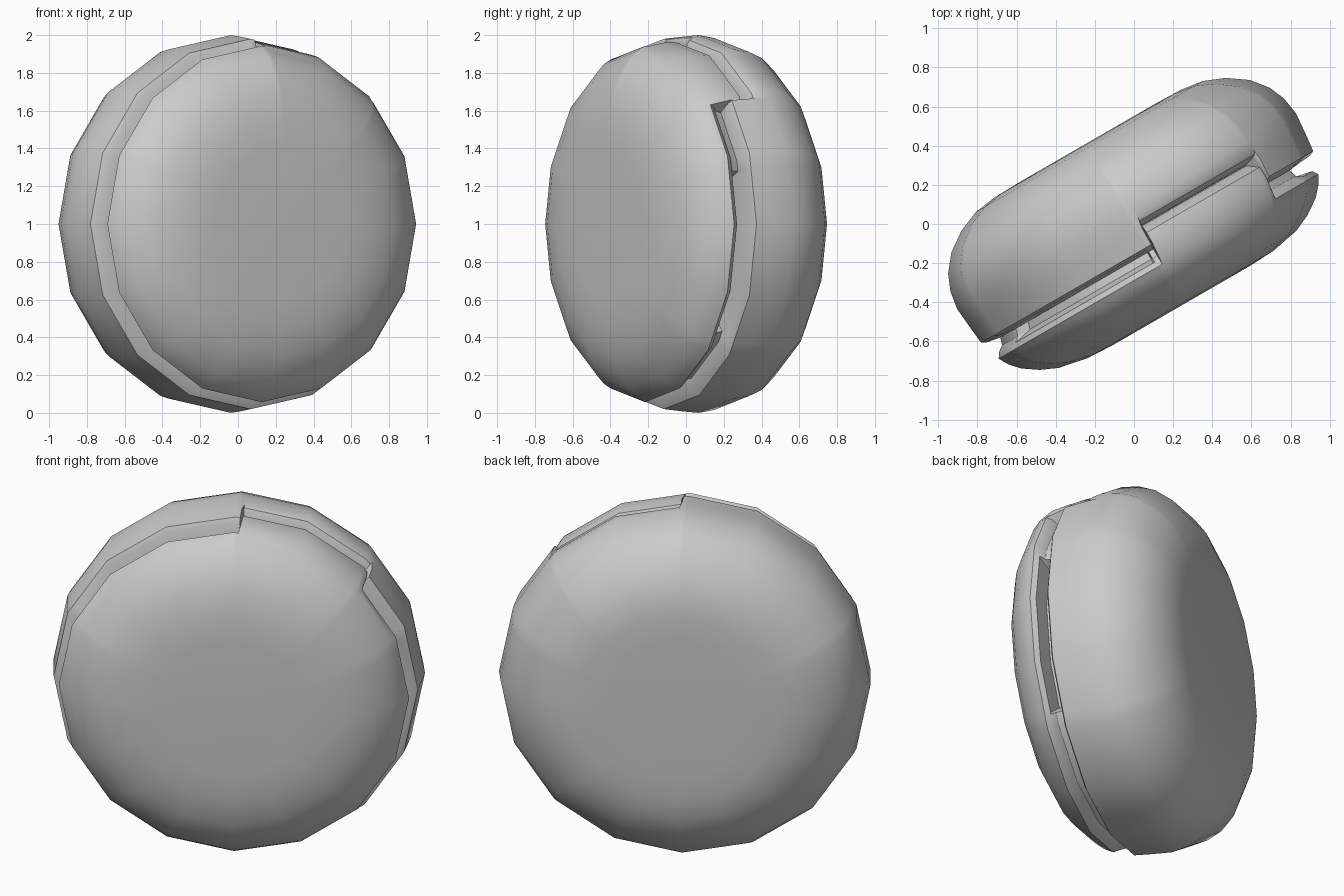
import bpy, bmesh, math

if "Cube" in bpy.data.objects:
    bpy.data.objects.remove(bpy.data.objects["Cube"])

SIDES = 16
SLOTS = [(-40, 18), (91, 154)]   # arcs (degrees) where the groove is cut deeper
TAB = (43, 88)                   # arc where the front shell carries a raised tab
EPS = 0.6


def inside(a, arc):
    a = (a + 90) % 360 - 90
    return arc[0] <= a <= arc[1]


def angle_list():
    angles = {i * 360 / SIDES for i in range(SIDES)}
    for lo, hi in SLOTS + [TAB]:
        for b in (lo - EPS, lo, hi, hi + EPS):
            angles.add(b % 360)
    return sorted(angles)


def facet(a):
    # keeps extra points on the straight sides of the polygon
    step = 360 / SIDES
    d = math.radians(a % step - step / 2)
    return math.cos(math.pi / SIDES) / math.cos(d)


def loft(name, profile):
    bm = bmesh.new()
    angles = angle_list()
    rings = []
    for a in angles:
        t, f = math.radians(a), facet(a)
        rings.append([bm.verts.new((r * f * math.cos(t), v, r * f * math.sin(t)))
                      for r, v in profile(a)])
    n = len(rings)
    for i in range(n):
        p, q = rings[i], rings[(i + 1) % n]
        for j in range(len(p) - 1):
            bm.faces.new((p[j], p[j + 1], q[j + 1], q[j]))
    for j in (0, -1):
        bm.faces.new([ring[j] for ring in rings])
    bmesh.ops.recalc_face_normals(bm, faces=bm.faces)
    me = bpy.data.meshes.new(name)
    bm.to_mesh(me)
    bm.free()
    ob = bpy.data.objects.new(name, me)
    bpy.context.collection.objects.link(ob)
    ob.location.z = 1
    ob.rotation_euler.z = math.radians(30)
    bpy.ops.object.select_all(action='DESELECT')
    bpy.context.view_layer.objects.active = ob
    ob.select_set(True)
    bpy.ops.object.shade_smooth_by_angle(angle=math.radians(32))
    return ob


# Back shell: deep dome, lip steps back where the tab sits
def back_profile(a):
    tab = inside(a, TAB)
    lip = 0.0 if tab else -0.135
    slot = any(inside(a, s) for s in SLOTS)
    inner = 0.82 if slot else 0.89
    return [(0.40, 0.478), (0.55, 0.474), (0.67, 0.457), (0.78, 0.412), (0.88, 0.342),
            (0.95, 0.255), (0.985, 0.17), (1.0, 0.075), (0.99, min(-0.04, 0) if not tab else 0.02),
            (0.98, lip), (0.955, lip - 0.012), (inner, lip - 0.025), (0.70, lip - 0.03)]


# Front shell: shallow dome with a lip and tab
def front_profile(a):
    tab = inside(a, TAB)
    slot = any(inside(a, s) for s in SLOTS)
    if tab:
        edge = [(0.955, -0.22), (0.97, -0.13), (0.965, -0.07), (0.89, -0.03), (0.7, -0.02)]
    else:
        r = 0.82 if slot else 0.895
        edge = [(0.93, -0.275), (0.943, -0.25), (0.925, -0.222), (r, -0.20), (r - 0.02, -0.14)]
    return [(0.40, -0.482), (0.55, -0.475), (0.70, -0.445), (0.79, -0.405),
            (0.87, -0.35), (0.915, -0.30)] + edge


loft("back_shell", back_profile)
loft("front_shell", front_profile)
